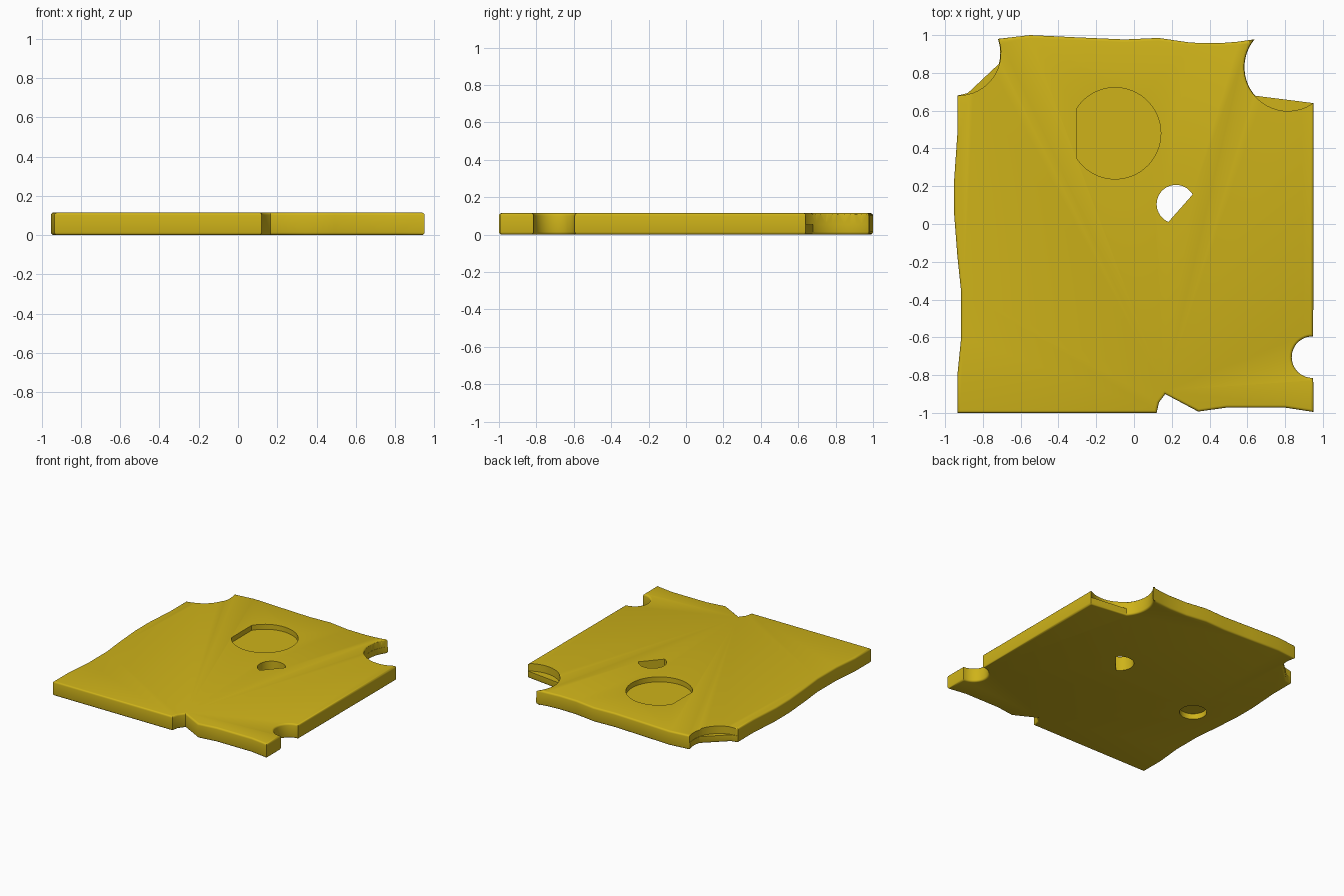
import bpy, bmesh
from math import radians, cos, sin

if "Cube" in bpy.data.objects:
    bpy.data.objects.remove(bpy.data.objects["Cube"])

T = 0.115  # slice thickness


def arc(cx, cy, r, a0, a1, n=24):
    steps = [radians(a0 + (a1 - a0) * i / n) for i in range(n + 1)]
    return [(cx + r * cos(a), cy + r * sin(a)) for a in steps]


def prism(name, pts, z0, z1, rim=0.0):
    """Extrude an outline from z0 to z1, optionally rounding top and bottom rims."""
    bm = bmesh.new()
    base = bm.faces.new([bm.verts.new((x, y, z0)) for x, y in pts])
    res = bmesh.ops.extrude_face_region(bm, geom=[base], use_keep_orig=True)
    top = [g for g in res["geom"] if isinstance(g, bmesh.types.BMVert)]
    bmesh.ops.translate(bm, verts=top, vec=(0, 0, z1 - z0))
    bmesh.ops.recalc_face_normals(bm, faces=bm.faces)
    if rim:
        edges = [e for e in bm.edges
                 if abs(e.verts[0].co.z - e.verts[1].co.z) < 1e-5]
        bmesh.ops.bevel(bm, geom=edges, offset=rim, segments=3,
                        profile=0.5, affect='EDGES')
    me = bpy.data.meshes.new(name)
    bm.to_mesh(me)
    bm.free()
    ob = bpy.data.objects.new(name, me)
    bpy.context.collection.objects.link(ob)
    return ob


def cut(target, pts, z0, z1):
    cutter = prism("cutter", pts, z0, z1)
    cutter.hide_render = True
    mod = target.modifiers.new("cut", 'BOOLEAN')
    mod.operation = 'DIFFERENCE'
    mod.solver = 'EXACT'
    mod.object = cutter
    bpy.context.view_layer.objects.active = target
    bpy.ops.object.modifier_apply(modifier=mod.name)
    bpy.data.objects.remove(cutter, do_unlink=True)


# Wavy outline with bites, counter-clockwise from the front left corner
outline = [(-.935, -1), (.12, -1), (.132, -.945), (.165, -.9), (.34, -.993),
           (.49, -.972), (.8, -.972), (.95, -.995)]
outline += arc(.945, -.705, .11, 272, 88)                 # right edge bite
outline += [(.95, .64)]
outline += arc(.815, .83, .23, 221, 140)                  # back right bite
outline += [(.55, .965), (.45, .957), (.3, .96), (.13, .985), (-.05, .977),
            (-.3, .988), (-.55, 1), (-.72, .98)]
outline += arc(-.93, .905, .222, 12, -15, 8)              # back left bite
outline += [(-.88, .693), (-.935, .68), (-.935, .48), (-.953, .22), (-.952, .05),
            (-.935, -.17), (-.915, -.36), (-.915, -.6), (-.935, -.8)]
slab = prism("cheese_slice", outline, 0, T, rim=0.014)

# Ledges left inside the two back bites
cut(slab, arc(.815, .83, .232, 0, 352, 44), .055, .3)
cut(slab, arc(-.93, .905, .225, 3, 355, 44), .055, .3)

# Hole right through, with one straight side
cut(slab, arc(.222, .105, .102, 30, 247, 32), -.1, .3)

# Shallow round dents in the top and the underside
cut(slab, arc(-.1, .48, .242, -148, 148, 48), T - .04, .3)
cut(slab, arc(-.65, -.1, .1, 0, 350, 35), -.1, .045)

bpy.ops.object.select_all(action='DESELECT')
slab.select_set(True)
bpy.context.view_layer.objects.active = slab
bpy.ops.object.shade_smooth_by_angle(angle=radians(35))

mat = bpy.data.materials.new("cheese_yellow")
mat.diffuse_color = (0.62, 0.45, 0.01, 1)
mat.use_nodes = True
mat.node_tree.nodes["Principled BSDF"].inputs["Base Color"].default_value = mat.diffuse_color
slab.data.materials.clear()
slab.data.materials.append(mat)
